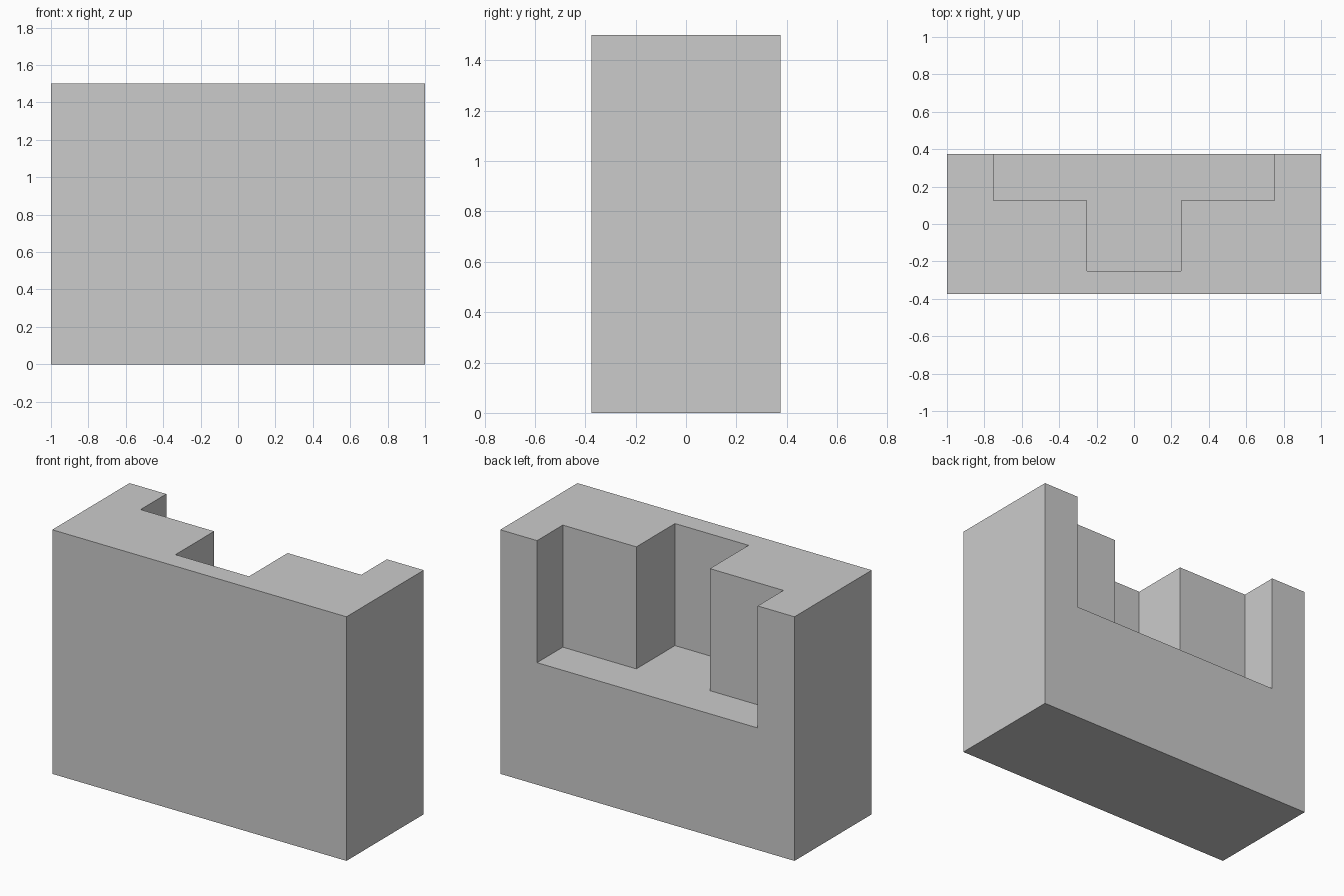
import bpy, bmesh

if "Cube" in bpy.data.objects:
    bpy.data.objects.remove(bpy.data.objects["Cube"])


def prism(name, outline, z0, z1):
    """Extrude a flat outline from z0 up to z1."""
    bm = bmesh.new()
    face = bm.faces.new([bm.verts.new((x, y, z0)) for x, y in outline])
    ext = bmesh.ops.extrude_face_region(bm, geom=[face], use_keep_orig=True)
    top = [v for v in ext["geom"] if isinstance(v, bmesh.types.BMVert)]
    bmesh.ops.translate(bm, verts=top, vec=(0, 0, z1 - z0))
    bmesh.ops.recalc_face_normals(bm, faces=bm.faces)
    mesh = bpy.data.meshes.new(name)
    bm.to_mesh(mesh)
    bm.free()
    obj = bpy.data.objects.new(name, mesh)
    bpy.context.collection.objects.link(obj)
    return obj


# Solid block
W, D, H = 1.0, 0.375, 1.5
block = prism("block", [(-W, -D), (W, -D), (W, D), (-W, D)], 0, H)

# Stepped T-shaped pocket, open at the back and the top
half = [(0.25, -0.25), (0.25, 0.125), (0.75, 0.125), (0.75, D + 0.2)]
outline = half + [(-x, y) for x, y in reversed(half)]
cutter = prism("pocket_cutter", outline, 0.75, H + 0.2)
cutter.hide_render = True

# Cut the pocket, then discard the cutter
mod = block.modifiers.new("pocket", "BOOLEAN")
mod.operation = "DIFFERENCE"
mod.solver = "EXACT"
mod.object = cutter
bpy.context.view_layer.objects.active = block
bpy.ops.object.modifier_apply(modifier=mod.name)
bpy.data.objects.remove(cutter)
